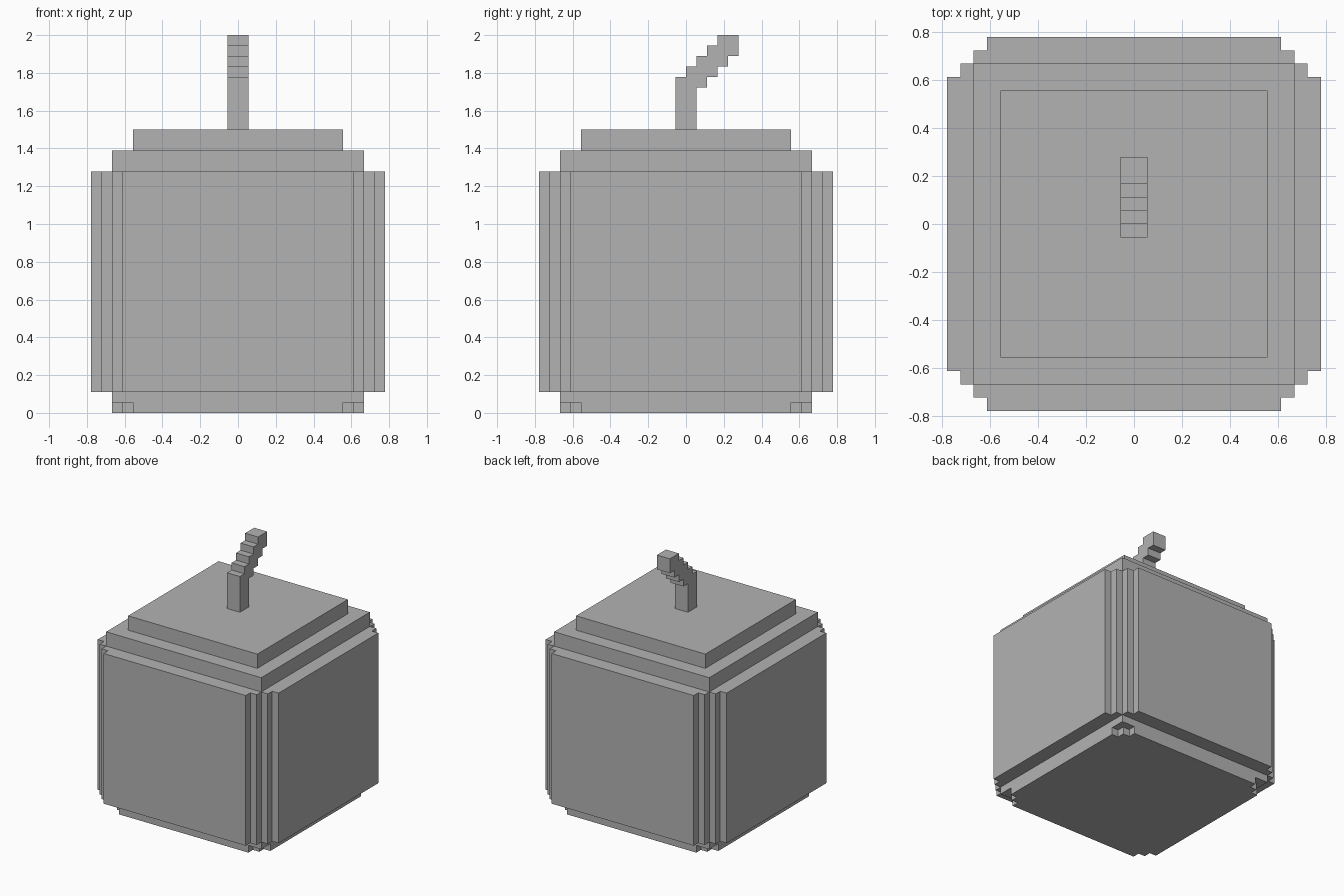
import bpy
import bmesh
from mathutils import Vector

cube = bpy.data.objects.get("Cube")
if cube:
    bpy.data.objects.remove(cube, do_unlink=True)

U = 1 / 18  # one block of the stepped design

grey = bpy.data.materials.new("plain grey")
grey.use_nodes = True
colour = (0.45, 0.45, 0.45, 1)
grey.diffuse_color = colour
grey.node_tree.nodes["Principled BSDF"].inputs["Base Color"].default_value = colour


def prism(name, points, offset):
    """Extrude a closed outline, given in blocks, along an offset."""
    bm = bmesh.new()
    face = bm.faces.new([bm.verts.new(Vector(p) * U) for p in points])
    grown = bmesh.ops.extrude_face_region(bm, geom=[face], use_keep_orig=True)
    moved = [v for v in grown["geom"] if isinstance(v, bmesh.types.BMVert)]
    bmesh.ops.translate(bm, verts=moved, vec=Vector(offset) * U)
    bmesh.ops.recalc_face_normals(bm, faces=bm.faces[:])
    mesh = bpy.data.meshes.new(name)
    bm.to_mesh(mesh)
    bm.free()
    mesh.materials.append(grey)
    obj = bpy.data.objects.new(name, mesh)
    bpy.context.collection.objects.link(obj)
    return obj


def slab(name, half, steps, bottom, top):
    """Square slab whose four corners are cut back in one-block steps."""
    corner = [(half, half - steps)]
    for i in range(steps):
        x, y = half - i - 1, half - steps + i
        corner += [(x, y), (x, y + 1)]
    # the last step lands one block short of the far side
    corner = corner if steps else [(half, half)]
    outline = []
    for _ in range(4):
        outline += corner
        corner = [(-y, x) for x, y in corner]
    return prism(name, [(x, y, bottom) for x, y in outline], (0, 0, top - bottom))


# Body and base, from the ground up
slab("base_foot", 12, 2, 0, 1)
slab("base_plate", 12, 0, 1, 2)
slab("body", 14, 3, 2, 23)
slab("lower_top_tier", 12, 0, 23, 25)
slab("upper_top_tier", 10, 0, 25, 27)

# Stem: upright post that climbs backwards in stairs
under = [(-1, 27), (1, 27), (1, 31)]
for i in range(3):
    under += [(2 + i, 31 + i), (2 + i, 32 + i)]
over = [(5, 34), (5, 36)]
for i in range(4):
    over += [(3 - i, 36 - i), (3 - i, 35 - i)]
over.append((-1, 32))
prism("stem", [(-1, y, z) for y, z in under + over], (2, 0, 0))
